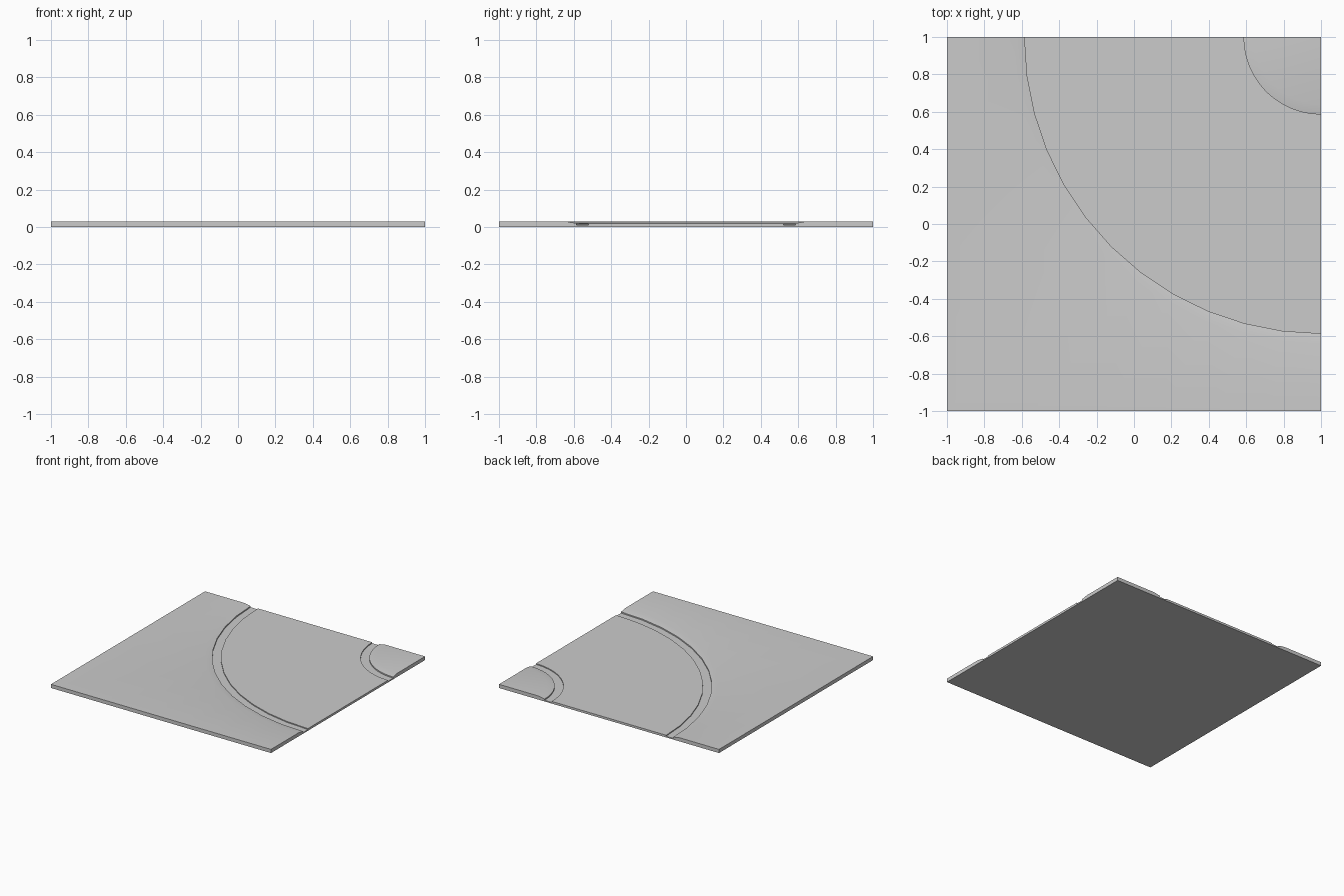
import bpy, bmesh, math

if "Cube" in bpy.data.objects:
    bpy.data.objects.remove(bpy.data.objects["Cube"])

STEPS = 12                      # segments in the quarter turn
TOP, LIP, ROAD, GUTTER = 0.03, 0.02, 0.018, 0.01

# Cross-section outward from the turn centre at (1, 1): (radius, height)
profile = [
    (0.36, TOP), (0.415, LIP), (0.415, GUTTER), (0.48, GUTTER), (0.48, ROAD),   # inner kerb and gutter
    (1.52, ROAD), (1.52, GUTTER), (1.585, GUTTER), (1.585, LIP), (1.64, TOP),   # outer gutter and kerb
]

bm = bmesh.new()


def point(radius, angle, z):
    return bm.verts.new((1 - radius * math.cos(angle), 1 - radius * math.sin(angle), z))


# Sweep the cross-section; the last point of each row lies on the square border
centre = bm.verts.new((1, 1, TOP))
rows = []
for i in range(STEPS + 1):
    a = math.radians(90 * i / STEPS)
    border = 2 / max(math.cos(a), math.sin(a))
    rows.append([point(r, a, z) for r, z in profile] + [point(border, a, TOP)])

# Top surface
for p, q in zip(rows, rows[1:]):
    bm.faces.new((centre, p[0], q[0]))
    for j in range(len(p) - 1):
        bm.faces.new((p[j], p[j + 1], q[j + 1], q[j]))

# Flat base and four sides
ne, nw, sw, se = [bm.verts.new((x, y, 0)) for x, y in ((1, 1), (-1, 1), (-1, -1), (1, -1))]
rim = [row[-1] for row in rows]
half = STEPS // 2
bm.faces.new((ne, se, sw, nw))
bm.faces.new([ne, nw] + rows[0][::-1] + [centre])
bm.faces.new([ne, se] + rows[-1][::-1] + [centre])
bm.faces.new([nw, sw] + rim[:half + 1][::-1])
bm.faces.new([sw, se] + rim[half:][::-1])
bmesh.ops.recalc_face_normals(bm, faces=bm.faces)

mesh = bpy.data.meshes.new("road_bend_tile")
bm.to_mesh(mesh)
bm.free()
tile = bpy.data.objects.new("road_bend_tile", mesh)
bpy.context.collection.objects.link(tile)

# Soft kerb slopes, crisp gutter edges
bpy.context.view_layer.objects.active = tile
tile.select_set(True)
bpy.ops.object.shade_smooth_by_angle(angle=math.radians(30))
